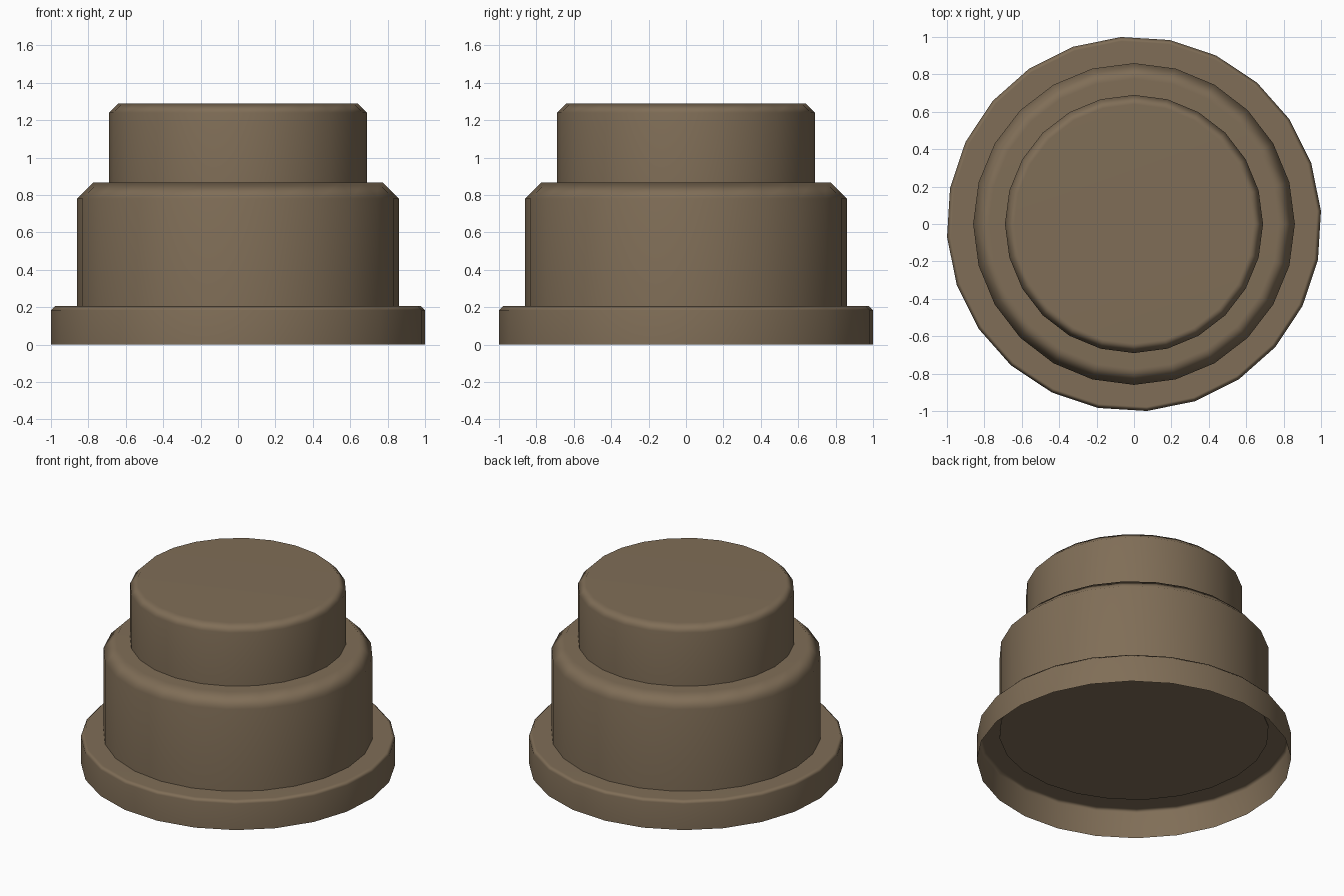
import bpy, bmesh, math

if "Cube" in bpy.data.objects:
    bpy.data.objects.remove(bpy.data.objects["Cube"])

SIDES = 24

brown = bpy.data.materials.new("warm brown")
brown.diffuse_color = (0.215, 0.155, 0.095, 1.0)
brown.use_nodes = True
brown.node_tree.nodes["Principled BSDF"].inputs["Base Color"].default_value = brown.diffuse_color


def tier(name, radius, z0, z1, chamfer, turn=0.0, bottom=True):
    """Low-poly drum with a chamfered top edge, optionally open below."""
    bm = bmesh.new()
    profile = [(radius, z0), (radius, z1 - chamfer), (radius - chamfer, z1)]
    rings = []
    for r, z in profile:
        ring = []
        for i in range(SIDES):
            a = math.radians(turn) + 2 * math.pi * i / SIDES
            ring.append(bm.verts.new((r * math.cos(a), r * math.sin(a), z)))
        rings.append(ring)
    for low, high in zip(rings, rings[1:]):
        for i in range(SIDES):
            j = (i + 1) % SIDES
            bm.faces.new((low[i], low[j], high[j], high[i]))
    bm.faces.new(rings[-1])
    if bottom:
        bm.faces.new(rings[0][::-1])
    mesh = bpy.data.meshes.new(name)
    bm.to_mesh(mesh)
    bm.free()
    mesh.materials.append(brown)
    obj = bpy.data.objects.new(name, mesh)
    bpy.context.collection.objects.link(obj)
    # smooth over the chamfer, keep flat walls and caps even
    bpy.ops.object.select_all(action='DESELECT')
    obj.select_set(True)
    bpy.context.view_layer.objects.active = obj
    bpy.ops.object.shade_smooth_by_angle(angle=math.radians(50))
    wn = obj.modifiers.new("weighted_normals", 'WEIGHTED_NORMAL')
    wn.keep_sharp = True
    return obj


# Wide base flange, hollow and open below
tier("base_flange", 1.002, 0.0, 0.206, 0.022, turn=4.0, bottom=False)
# Middle drum, its underside shows inside the flange
tier("middle_drum", 0.86, 0.20, 0.866, 0.085)
# Top cap
tier("top_cap", 0.69, 0.86, 1.29, 0.05)
